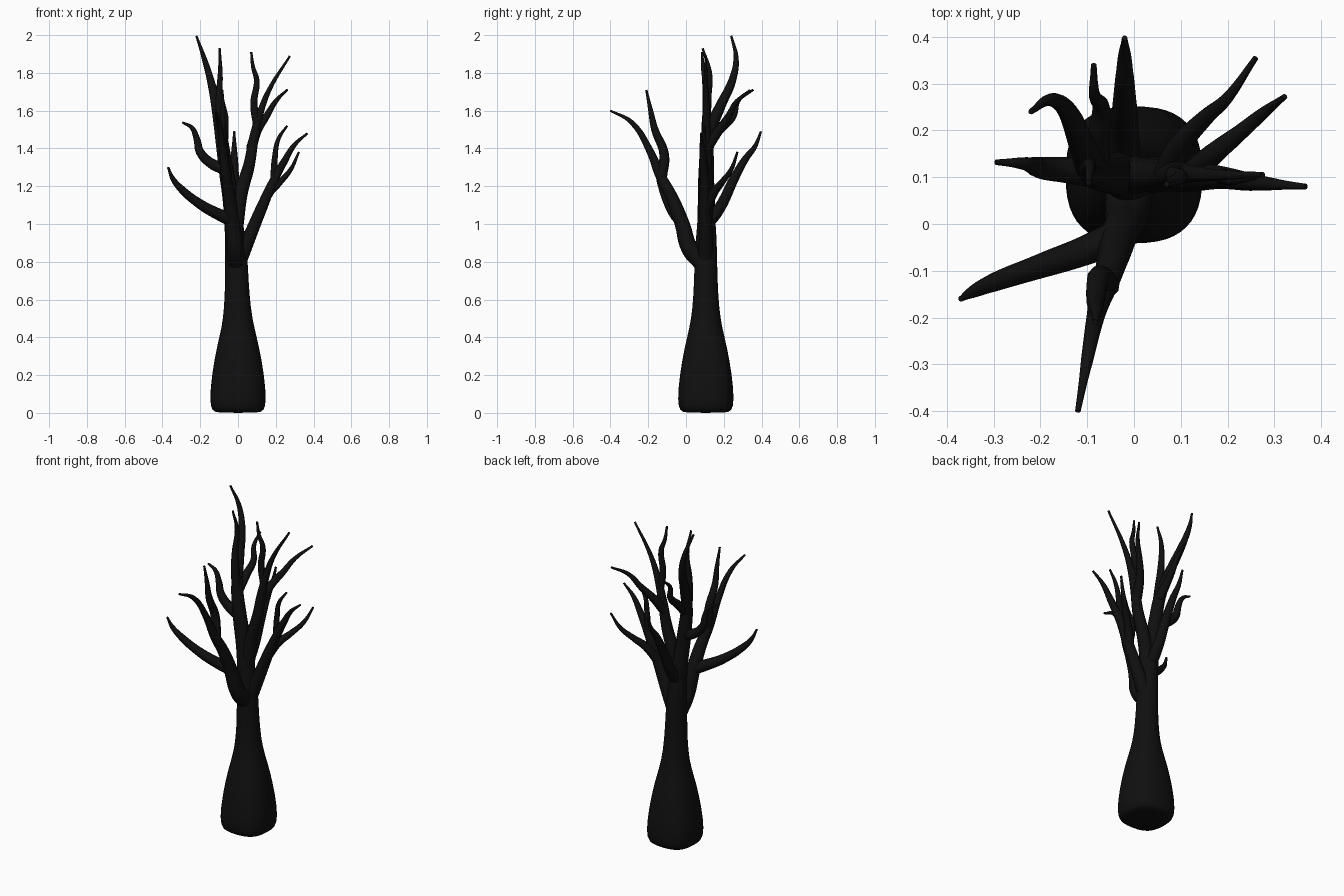
import bpy, bmesh, math

cube = bpy.data.objects.get("Cube")
if cube:
    bpy.data.objects.remove(cube, do_unlink=True)

bark = bpy.data.materials.new("black_bark")
bark.use_nodes = True
COLOUR = (0.005, 0.005, 0.005, 1)
bark.diffuse_color = COLOUR
bark.node_tree.nodes["Principled BSDF"].inputs["Base Color"].default_value = COLOUR


def power(v, e):
    return math.copysign(abs(v) ** e, v)


def trunk(profile, sides=24):
    """Loft rounded-square rings (z, radius, centre x, centre y, squareness)."""
    bm = bmesh.new()
    rings = []
    for z, r, cx, cy, sq in profile:
        ring = []
        for i in range(sides):
            a = math.tau * i / sides
            ring.append(bm.verts.new((cx + r * power(math.cos(a), 2 / sq),
                                      cy + r * power(math.sin(a), 2 / sq), z)))
        rings.append(ring)
    for low, high in zip(rings, rings[1:]):
        for i in range(sides):
            j = (i + 1) % sides
            bm.faces.new((low[i], low[j], high[j], high[i]))
    bm.faces.new(rings[0][::-1])
    bm.faces.new(rings[-1])
    mesh = bpy.data.meshes.new("trunk")
    bm.to_mesh(mesh)
    bm.free()
    mesh.materials.append(bark)
    mesh.shade_smooth()
    obj = bpy.data.objects.new("trunk", mesh)
    bpy.context.collection.objects.link(obj)
    sub = obj.modifiers.new("smooth", 'SUBSURF')
    sub.levels = sub.render_levels = 1


def branch(name, r0, points, r1=0.006, bend=1.2):
    """Smooth tapering tube through the points."""
    curve = bpy.data.curves.new(name, 'CURVE')
    curve.dimensions = '3D'
    curve.bevel_depth = 1
    curve.bevel_resolution = 3
    curve.resolution_u = 6
    curve.use_fill_caps = True
    spline = curve.splines.new('BEZIER')
    spline.radius_interpolation = 'CARDINAL'
    spline.bezier_points.add(len(points) - 1)
    for i, (bp, co) in enumerate(zip(spline.bezier_points, points)):
        t = i / (len(points) - 1)
        bp.co = co
        bp.handle_left_type = bp.handle_right_type = 'AUTO'
        bp.radius = r0 + (r1 - r0) * t ** bend
    curve.materials.append(bark)
    obj = bpy.data.objects.new(name, curve)
    bpy.context.collection.objects.link(obj)
    bpy.ops.object.select_all(action='DESELECT')
    obj.select_set(True)
    bpy.context.view_layer.objects.active = obj
    bpy.ops.object.convert(target='MESH')
    bpy.ops.object.shade_smooth()


# Flared trunk
trunk([(0, .11, 0, .105, 2.6), (.01, .138, 0, .105, 2.6), (.06, .152, 0, .105, 2.6),
       (.2, .14, 0, .105, 2.5), (.35, .113, 0, .105, 2.4), (.45, .087, 0, .105, 2.2),
       (.55, .071, -.003, .105, 2), (.7, .062, -.006, .105, 2), (.85, .06, -.01, .105, 2),
       (.95, .053, -.018, .108, 2), (1.05, .046, -.024, .108, 2), (1.13, .03, -.024, .108, 2)])

# Tall left limb and its offshoots
branch("left_limb", .05, [(-.02, .108, .92), (-.035, .108, 1.1), (-.065, .108, 1.3),
       (-.09, .12, 1.47), (-.115, .18, 1.62), (-.145, .245, 1.76),
       (-.18, .265, 1.88), (-.22, .24, 1.995)])
branch("left_upright", .03, [(-.075, .11, 1.38), (-.092, .108, 1.53), (-.1, .115, 1.66),
       (-.094, .125, 1.8), (-.097, .088, 1.93)])
branch("left_side_twig", .032, [(-.07, .108, 1.29), (-.14, .115, 1.32), (-.2, .12, 1.38),
       (-.218, .125, 1.45), (-.245, .13, 1.51), (-.295, .132, 1.538)])
branch("left_back_twig", .028, [(-.08, .11, 1.43), (-.075, .19, 1.51), (-.07, .25, 1.57),
       (-.084, .275, 1.65), (-.086, .34, 1.71)])

# Tall right limb and its offshoots
branch("right_limb", .042, [(-.01, .105, 1.0), (.015, .105, 1.16), (.058, .105, 1.31),
       (.085, .108, 1.46), (.115, .108, 1.58), (.165, .105, 1.71), (.275, .105, 1.89)])
branch("right_upright", .022, [(.1, .108, 1.53), (.084, .105, 1.64), (.099, .1, 1.76),
       (.08, .09, 1.83), (.07, .085, 1.91)])
branch("right_back_twig", .028, [(.07, .11, 1.4), (.1, .17, 1.49), (.15, .225, 1.57),
       (.2, .27, 1.65), (.26, .355, 1.71)])

# Low right limb and its offshoots
branch("low_right_limb", .04, [(.015, .105, .82), (.068, .105, .95), (.127, .1, 1.09),
       (.18, .1, 1.21), (.25, .09, 1.34), (.3, .085, 1.42), (.367, .08, 1.48)])
branch("low_right_back_twig", .027, [(.12, .103, 1.08), (.17, .15, 1.17), (.22, .19, 1.22),
       (.28, .24, 1.29), (.322, .272, 1.38)])
branch("low_right_upright", .02, [(.19, .1, 1.23), (.195, .1, 1.35), (.214, .095, 1.45),
       (.26, .1, 1.52)])

# Back branch
branch("back_branch", .036, [(-.02, .11, 1.0), (-.02, .175, 1.08), (-.02, .255, 1.24),
       (-.02, .315, 1.345), (-.02, .365, 1.41), (-.02, .397, 1.49)])

# Forward limb and its offshoots
branch("front_limb", .052, [(-.01, .085, .8), (-.015, .02, .87), (-.03, -.02, 1.0),
       (-.045, -.075, 1.14), (-.065, -.14, 1.265), (-.08, -.19, 1.385),
       (-.1, -.29, 1.54), (-.12, -.4, 1.6)], bend=1.1)
branch("front_upright", .03, [(-.06, -.13, 1.25), (-.075, -.116, 1.37), (-.082, -.165, 1.5),
       (-.08, -.187, 1.6), (-.083, -.21, 1.71)])
branch("front_side_branch", .036, [(-.03, -.025, 1.02), (-.1, -.055, 1.05), (-.2, -.09, 1.105),
       (-.3, -.125, 1.185), (-.345, -.145, 1.24), (-.37, -.16, 1.3)])
